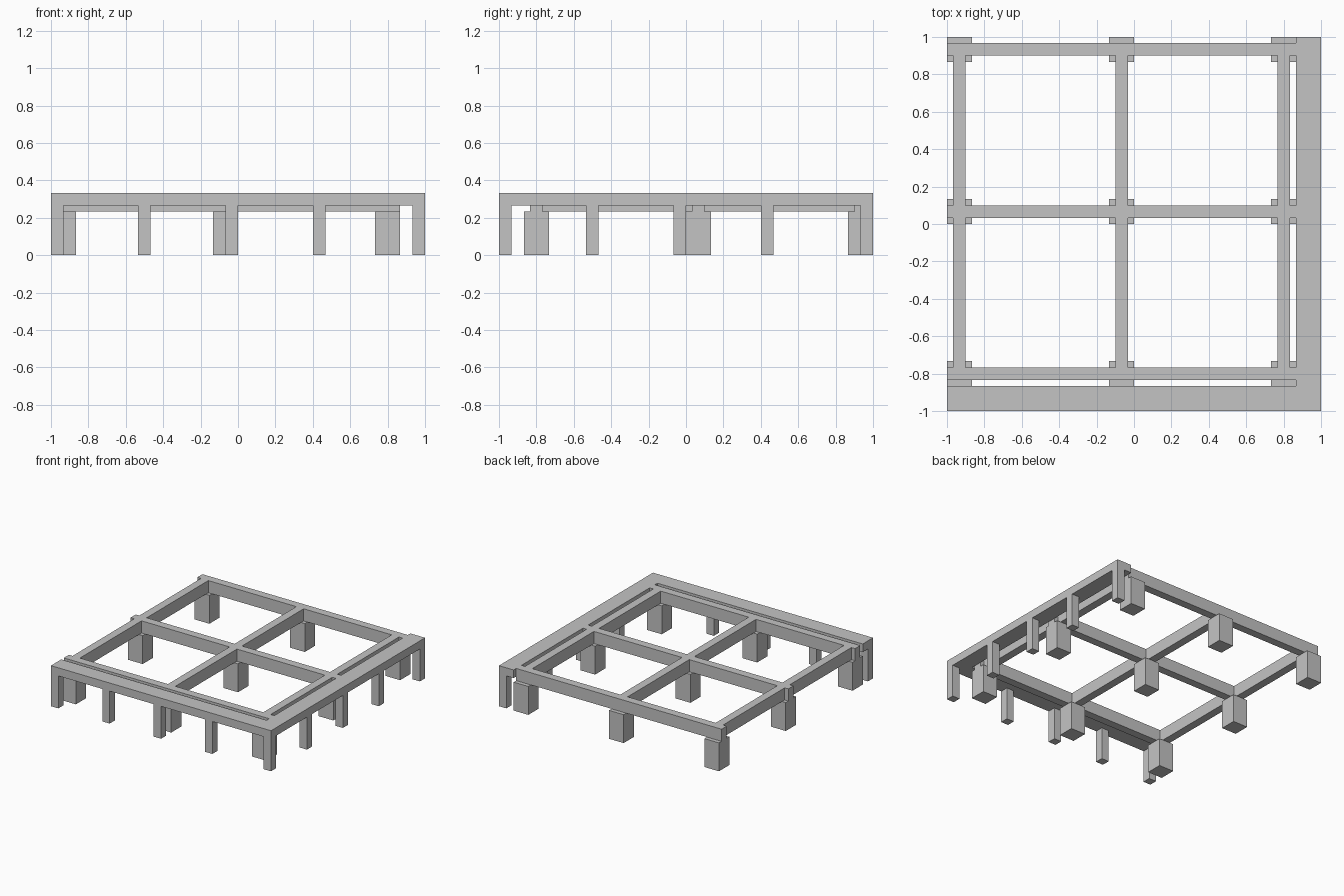
import bpy, bmesh

if "Cube" in bpy.data.objects:
    bpy.data.objects.remove(bpy.data.objects["Cube"])

U = 1 / 15  # the whole model sits on a grid of fifteenths

grey = bpy.data.materials.new("light grey")
grey.diffuse_color = (0.55, 0.55, 0.55, 1)
grey.use_nodes = True
grey.node_tree.nodes["Principled BSDF"].inputs["Base Color"].default_value = grey.diffuse_color


def prism(name, outline, z0, z1):
    """Extrude a counter-clockwise xy outline (grid units) from z0 to z1."""
    bm = bmesh.new()
    face = bm.faces.new([bm.verts.new((x * U, y * U, z0 * U)) for x, y in outline])
    top = bmesh.ops.extrude_face_region(bm, geom=[face])["geom"]
    bmesh.ops.translate(bm, vec=(0, 0, (z1 - z0) * U),
                        verts=[g for g in top if isinstance(g, bmesh.types.BMVert)])
    bmesh.ops.recalc_face_normals(bm, faces=bm.faces)
    mesh = bpy.data.meshes.new(name)
    bm.to_mesh(mesh)
    bm.free()
    mesh.materials.append(grey)
    obj = bpy.data.objects.new(name, mesh)
    bpy.context.collection.objects.link(obj)
    return obj


def box(name, x0, x1, y0, y1, z0, z1):
    return prism(name, [(x0, y0), (x1, y0), (x1, y1), (x0, y1)], z0, z1)


# L-shaped walkway slab along the front and right edges
prism("walkway_slab", [(-15, -15), (15, -15), (15, 15), (13, 15), (13, -13), (-15, -13)], 4, 5)

# Slim legs under the outer edge of the walkway
LEGS = (-15, -8, -1, 6, 14)
for p in LEGS:
    box("front_leg", p, p + 1, -15, -14, 0, 4)
for p in LEGS[1:]:
    box("right_leg", 14, 15, p, p + 1, 0, 4)

# Thick posts in a three by three grid
POST_X = (-14, -1, 12)
POST_Y = (-12, 1, 14)
for x in POST_X:
    for y in POST_Y:
        box("post", x - 1, x + 1, y - 1, y + 1, 0, 3.5)

# Long beams running left to right over the posts
for y in POST_Y:
    box("long_beam", -15, 13, y - 0.5, y + 0.5, 3.5, 5)

# Short beams between the long beams
for x in POST_X:
    for y0, y1 in zip(POST_Y, POST_Y[1:]):
        box("cross_beam", x - 0.5, x + 0.5, y0 + 0.5, y1 - 0.5, 3.5, 5)
